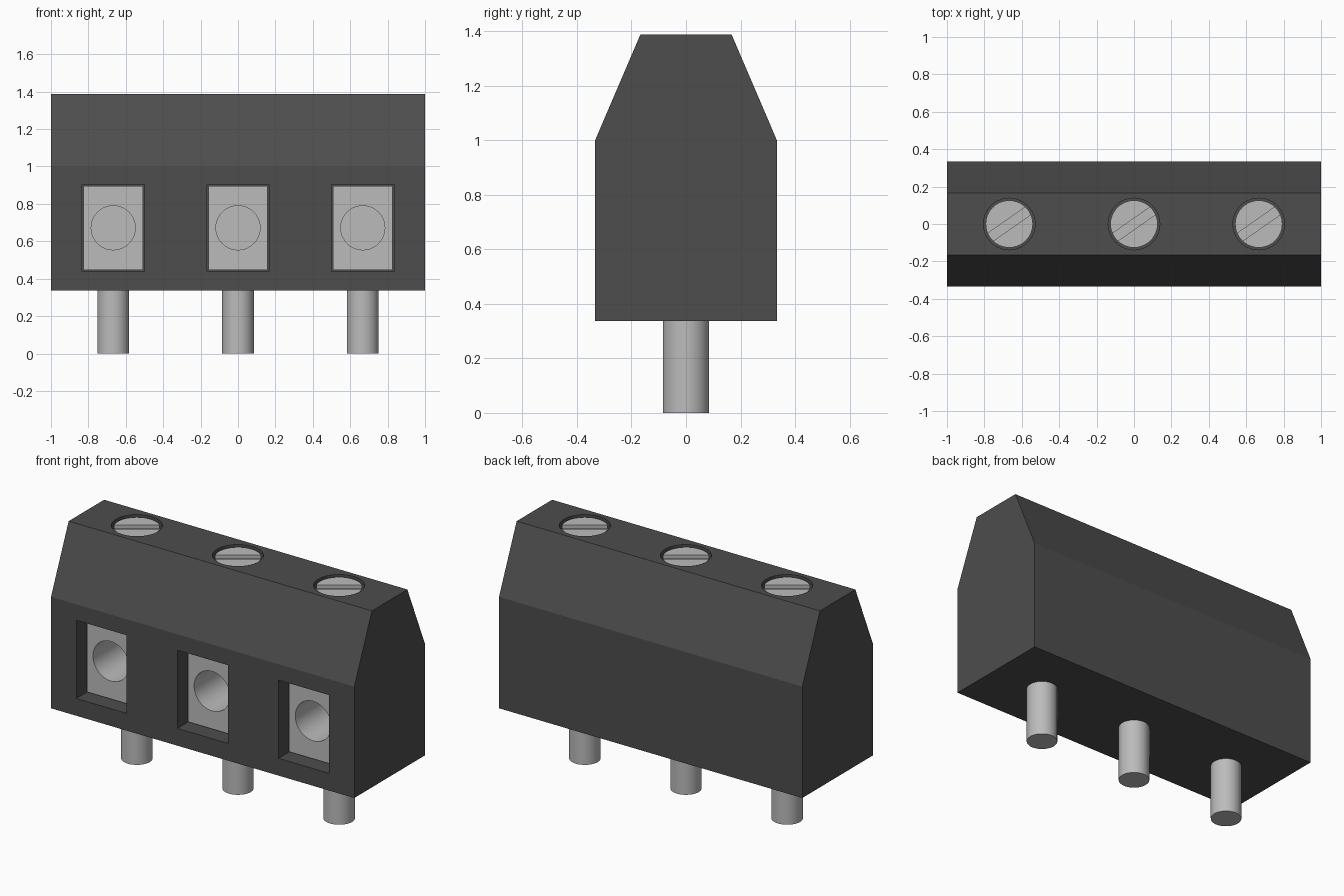
import bpy
import math

old = bpy.data.objects.get("Cube")
if old:
    bpy.data.objects.remove(old, do_unlink=True)


def make_material(name, value):
    mat = bpy.data.materials.new(name)
    mat.use_nodes = True
    color = (value, value, value, 1)
    mat.diffuse_color = color
    mat.node_tree.nodes["Principled BSDF"].inputs["Base Color"].default_value = color
    return mat


PLASTIC = make_material("dark grey plastic", 0.075)
METAL = make_material("light grey metal", 0.5)


def finish(obj, name, mat):
    obj.name = obj.data.name = name
    obj.data.materials.append(mat)
    return obj


def box(name, mat, center, size, turn=0):
    bpy.ops.mesh.primitive_cube_add(size=1, location=center, rotation=(0, 0, turn))
    obj = bpy.context.object
    obj.scale = size
    bpy.ops.object.transform_apply(location=False, rotation=False, scale=True)
    return finish(obj, name, mat)


def cylinder(name, mat, center, radius, depth, tilt=0):
    bpy.ops.mesh.primitive_cylinder_add(vertices=40, radius=radius, depth=depth,
                                        location=center, rotation=(tilt, 0, 0))
    return finish(bpy.context.object, name, mat)


def select(obj):
    bpy.ops.object.select_all(action="DESELECT")
    obj.select_set(True)
    bpy.context.view_layer.objects.active = obj


def cut(obj, cutter):
    cutter.hide_render = True
    select(obj)
    mod = obj.modifiers.new("cut", "BOOLEAN")
    mod.operation = "DIFFERENCE"
    mod.solver = "EXACT"
    mod.object = cutter
    bpy.ops.object.modifier_apply(modifier=mod.name)
    bpy.data.objects.remove(cutter, do_unlink=True)


def smooth(obj):
    select(obj)
    bpy.ops.object.shade_smooth_by_angle(angle=math.radians(30))


# Housing: a hexagonal profile extruded along x
BASE, SHOULDER, TOP = 0.336, 1.0, 1.388
half = [(0.333, BASE), (0.333, SHOULDER), (0.167, TOP)]
profile = half + [(-y, z) for y, z in reversed(half)]
n = len(profile)
verts = [(x, y, z) for x in (-1, 1) for y, z in profile]
faces = [[i, i + n, (i + 1) % n + n, (i + 1) % n] for i in range(n)]
faces += [list(range(n)), list(reversed(range(n, 2 * n)))]
mesh = bpy.data.meshes.new("housing")
mesh.from_pydata(verts, [], faces)
housing = bpy.data.objects.new("housing", mesh)
bpy.context.collection.objects.link(housing)
finish(housing, "housing", PLASTIC)
select(housing)
bpy.ops.object.mode_set(mode="EDIT")
bpy.ops.mesh.select_all(action="SELECT")
bpy.ops.mesh.normals_make_consistent(inside=False)
bpy.ops.object.mode_set(mode="OBJECT")

POCKET_Z = 0.672
SLOT_ANGLE = math.radians(35)

for side, x in (("right", -0.667), ("middle", 0), ("left", 0.667)):
    # Wire pocket in the front and screw well in the top
    cut(housing, box("pocket_cutter", PLASTIC, (x, -0.115, POCKET_Z), (0.332, 0.57, 0.466)))
    cut(housing, cylinder("well_cutter", PLASTIC, (x, 0, TOP), 0.138, 0.4))

    # Metal clamp with a round wire hole
    clamp = box(side + "_clamp", METAL, (x, -0.045, POCKET_Z), (0.316, 0.4, 0.45))
    cut(clamp, cylinder("bore_cutter", METAL, (x, -0.1, POCKET_Z), 0.118, 0.46, math.pi / 2))
    smooth(clamp)

    # Slotted screw
    screw = cylinder(side + "_screw", METAL, (x, 0, TOP - 0.11), 0.126, 0.2)
    cut(screw, box("slot_cutter", METAL, (x, 0, TOP - 0.01), (0.4, 0.05, 0.04), SLOT_ANGLE))
    smooth(screw)

    # Solder pin
    smooth(cylinder(side + "_pin", METAL, (x, 0, 0.18), 0.085, 0.36))

bpy.ops.object.select_all(action="DESELECT")
